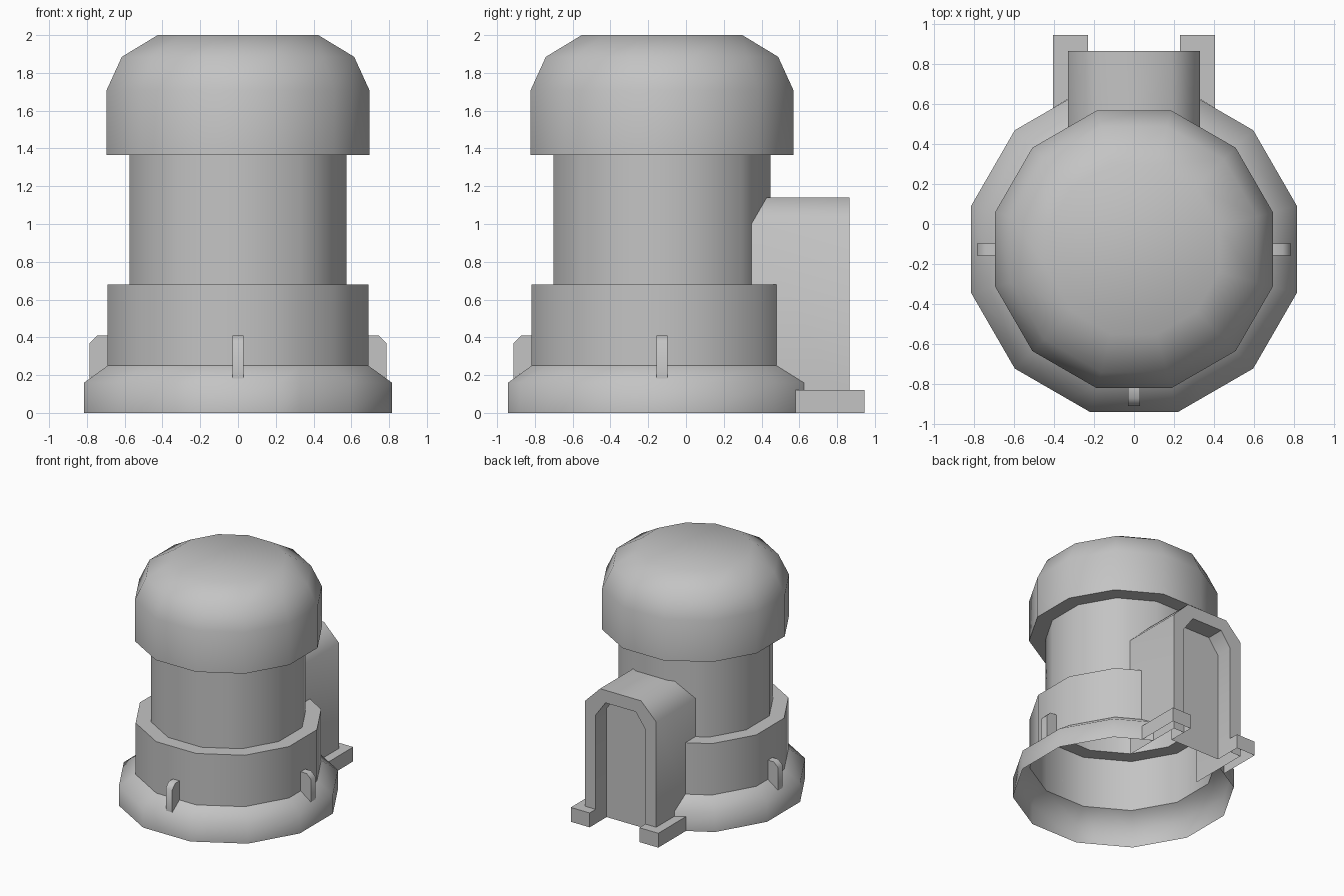
import bpy
import bmesh
import math

cube = bpy.data.objects.get("Cube")
if cube:
    bpy.data.objects.remove(cube, do_unlink=True)

SIDES = 12
CENTER_Y = -0.127
DOOR = 0.33          # half width of the entrance
BACK = 0.865         # rear face of the entrance

grey = bpy.data.materials.new("plain grey")
grey.use_nodes = True
colour = (0.55, 0.55, 0.55, 1)
grey.diffuse_color = colour
grey.node_tree.nodes["Principled BSDF"].inputs["Base Color"].default_value = colour


def finish(bm, name, angle=40):
    mesh = bpy.data.meshes.new(name)
    bm.to_mesh(mesh)
    bm.free()
    mesh.materials.append(grey)
    obj = bpy.data.objects.new(name, mesh)
    bpy.context.collection.objects.link(obj)
    bpy.ops.object.select_all(action='DESELECT')
    obj.select_set(True)
    bpy.context.view_layer.objects.active = obj
    bpy.ops.object.shade_smooth_by_angle(angle=math.radians(angle))
    return obj


def bridge(bm, rows, closed=False):
    """Join neighbouring rows of vertices with quads."""
    for a, b in zip(rows, rows[1:]):
        n = len(a)
        for i in range(n if closed else n - 1):
            j = (i + 1) % n
            bm.faces.new((a[i], a[j], b[j], b[i]))


def shell(name, profile, cap=False, cut_height=0, angle=40):
    """Twelve-sided open shell; profile holds (flat radius, height)."""
    bm = bmesh.new()
    rows = []
    for flat, z in profile:
        r = flat / math.cos(math.pi / SIDES)
        turns = [(i + 0.5) * math.tau / SIDES for i in range(SIDES)]
        rows.append([bm.verts.new((r * math.cos(t), CENTER_Y + r * math.sin(t), z))
                     for t in turns])
    bridge(bm, rows, closed=True)
    if cap:
        bm.faces.new(rows[-1])
    if cut_height:
        # open the back where the entrance joins
        for co, no in (((DOOR, 0, 0), (1, 0, 0)), ((-DOOR, 0, 0), (1, 0, 0)),
                       ((0, 0, cut_height), (0, 0, 1))):
            bmesh.ops.bisect_plane(bm, geom=bm.verts[:] + bm.edges[:] + bm.faces[:],
                                   plane_co=co, plane_no=no)
        gone = []
        for f in bm.faces:
            c = f.calc_center_median()
            if abs(c.x) < DOOR and c.y > 0 and c.z < cut_height:
                gone.append(f)
        bmesh.ops.delete(bm, geom=gone, context='FACES')
    return finish(bm, name, angle)


# Tower
shell("flared_base", [(0.815, 0), (0.815, 0.16), (0.69, 0.25)], cut_height=1, angle=60)
shell("lower_ring", [(0.69, 0.25), (0.69, 0.68), (0.575, 0.68)], cut_height=1)
shell("column", [(0.575, 0.68), (0.575, 1.365)], cut_height=1)
shell("domed_head", [(0.575, 1.365), (0.695, 1.365), (0.695, 1.71),
                     (0.615, 1.885), (0.425, 2.0)], cap=True)


# Entrance: chamfered arch with a recessed panel
def arch(w, shoulder, top_w, top):
    half = [(w, 0), (w, shoulder), (top_w, top)]
    return [(-x, z) for x, z in half] + half[::-1]


def column_back(x):
    return CENTER_Y + min(0.575, 0.575 - (abs(x) - 0.154) * math.tan(math.pi / 6))


outer = arch(DOOR, 1.0, 0.19, 1.14)
inner = arch(0.23, 0.91, 0.14, 1.035)
bm = bmesh.new()
rows = [[bm.verts.new((x, column_back(x), z)) for x, z in outer]]
for outline, y in ((outer, BACK), (inner, BACK), (inner, 0.72)):
    rows.append([bm.verts.new((x, y, z)) for x, z in outline])
bridge(bm, rows)
bm.faces.new(rows[-1])
finish(bm, "entrance", 50)


def extrude_outline(bm, points, offset):
    """Close a flat outline into a solid by pushing it along offset."""
    a = [bm.verts.new(p) for p in points]
    b = [bm.verts.new([p[k] + offset[k] for k in range(3)]) for p in points]
    bridge(bm, [a, b], closed=True)
    bm.faces.new(a[::-1])
    bm.faces.new(b)
    bmesh.ops.recalc_face_normals(bm, faces=bm.faces[:])


# Hollow L-shaped feet around the entrance corners
for side, label in ((1, "left"), (-1, "right")):
    bm = bmesh.new()
    plan = [(0.405, 0.58), (0.405, 0.945), (0.23, 0.945), (0.23, BACK),
            (DOOR, BACK), (DOOR, 0.625)]
    extrude_outline(bm, [(side * x, y, 0) for x, y in plan], (0, 0, 0.12))
    under = [f for f in bm.faces if f.normal.z < -0.9]
    bmesh.ops.delete(bm, geom=under, context='FACES')
    finish(bm, label + "_foot")

# Small fins on the left, right and front
fin_profile = [(0.69, 0.25), (0.785, 0.182), (0.785, 0.37), (0.745, 0.41), (0.69, 0.41)]
for label, dx, dy in (("left", 1, 0), ("right", -1, 0), ("front", 0, -1)):
    bm = bmesh.new()
    tx, ty = -dy * 0.03, dx * 0.03
    points = [(dx * r - tx, CENTER_Y + dy * r - ty, z) for r, z in fin_profile]
    extrude_outline(bm, points, (2 * tx, 2 * ty, 0))
    finish(bm, label + "_fin", 50)
